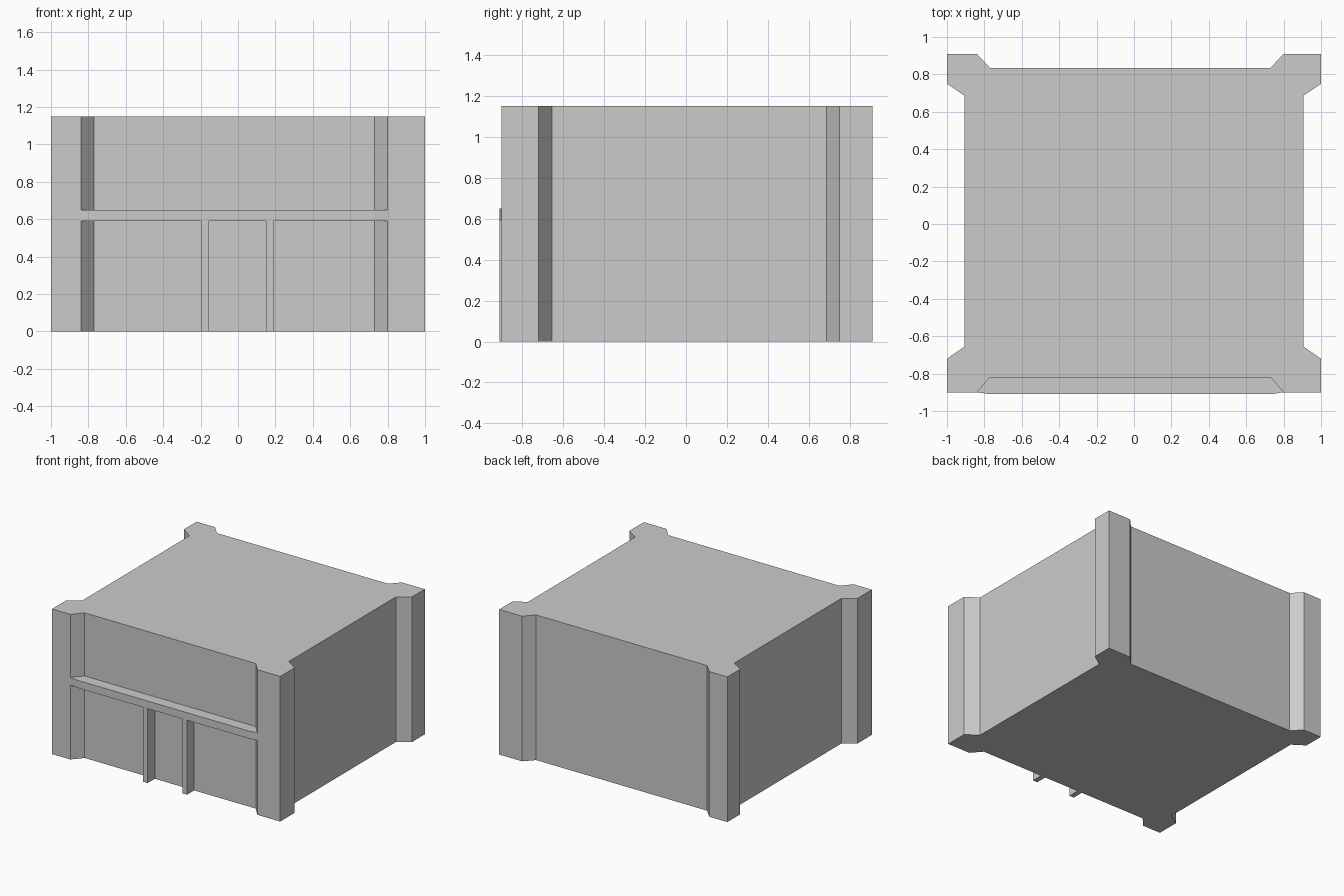
import bpy, bmesh

if "Cube" in bpy.data.objects:
    bpy.data.objects.remove(bpy.data.objects["Cube"])


def prism(name, outline, z0, z1):
    """Extrude a plan outline vertically from z0 to z1."""
    bm = bmesh.new()
    face = bm.faces.new([bm.verts.new((x, y, z0)) for x, y in outline])
    ext = bmesh.ops.extrude_face_region(bm, geom=[face], use_keep_orig=True)
    top = [g for g in ext["geom"] if isinstance(g, bmesh.types.BMVert)]
    bmesh.ops.translate(bm, verts=top, vec=(0, 0, z1 - z0))
    bmesh.ops.recalc_face_normals(bm, faces=bm.faces)
    mesh = bpy.data.meshes.new(name)
    bm.to_mesh(mesh)
    bm.free()
    obj = bpy.data.objects.new(name, mesh)
    bpy.context.collection.objects.link(obj)
    return obj


# Main block with flared corner pillars
front = [(-1, -0.90), (-0.84, -0.90), (-0.77, -0.82),
         (0.73, -0.82), (0.80, -0.90), (1, -0.90)]
right = [(1, -0.72), (0.905, -0.655), (0.905, 0.685), (1, 0.75)]
back = [(1, 0.91), (0.80, 0.91), (0.73, 0.835),
        (-0.77, 0.835), (-0.84, 0.91), (-1, 0.91)]
left = [(-x, y) for x, y in reversed(right)]
prism("building_body", front + right + back + left, 0, 1.15)

# Ledge filling the front recess, tapering into the pillars
prism("front_ledge", [(-0.84, -0.90), (-0.77, -0.91), (0.73, -0.91),
                      (0.80, -0.90), (0.73, -0.82), (-0.77, -0.82)], 0.59, 0.65)

# Door posts under the ledge
for side, x0, x1 in (("left", -0.195, -0.155), ("right", 0.15, 0.19)):
    prism(side + "_door_post", [(x0, -0.91), (x1, -0.91), (x1, -0.82), (x0, -0.82)],
          0, 0.59)
